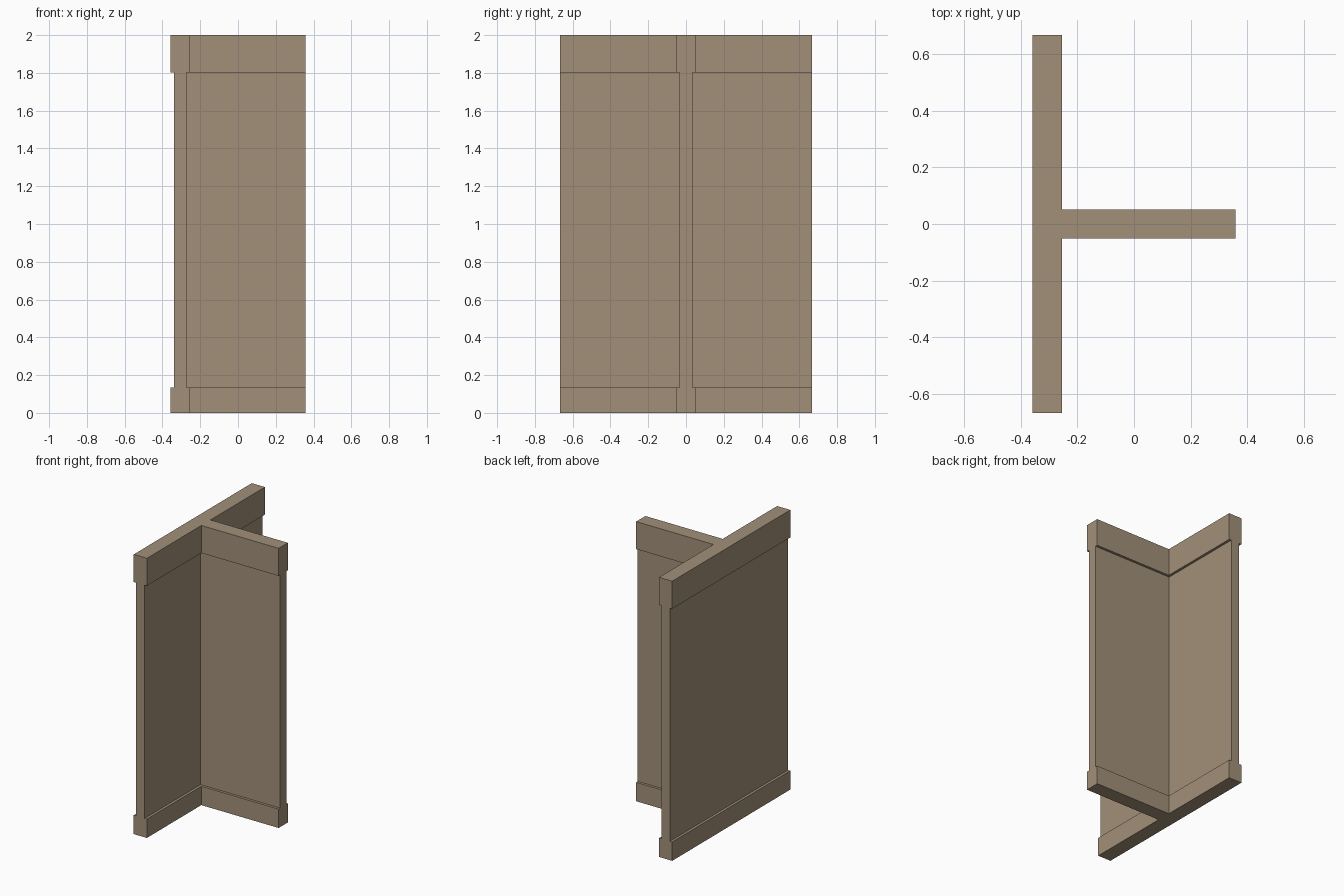
import bpy
import bmesh

cube = bpy.data.objects.get("Cube")
if cube:
    bpy.data.objects.remove(cube, do_unlink=True)

HALF_LENGTH = 0.667   # long wall, along y
STEM_END = 0.358      # free end of the branching wall
AXIS_X = -0.306       # centre line of the long wall

plaster = bpy.data.materials.new("warm_beige_plaster")
plaster.use_nodes = True
colour = (0.36, 0.28, 0.19, 1)
plaster.diffuse_color = colour
bsdf = plaster.node_tree.nodes["Principled BSDF"]
bsdf.inputs["Base Color"].default_value = colour
bsdf.inputs["Roughness"].default_value = 0.9


def t_section(name, half, bottom, top):
    """Extrude a T-shaped plan of the given half thickness between two heights."""
    left, right = AXIS_X - half, AXIS_X + half
    plan = [(left, -HALF_LENGTH), (right, -HALF_LENGTH), (right, -half),
            (STEM_END, -half), (STEM_END, half), (right, half),
            (right, HALF_LENGTH), (left, HALF_LENGTH)]
    bm = bmesh.new()
    base = bm.faces.new([bm.verts.new((x, y, bottom)) for x, y in plan])
    lifted = bmesh.ops.extrude_face_region(bm, geom=[base], use_keep_orig=True)
    verts = [v for v in lifted["geom"] if isinstance(v, bmesh.types.BMVert)]
    bmesh.ops.translate(bm, verts=verts, vec=(0, 0, top - bottom))
    bmesh.ops.recalc_face_normals(bm, faces=bm.faces)
    mesh = bpy.data.meshes.new(name)
    bm.to_mesh(mesh)
    bm.free()
    mesh.materials.append(plaster)
    obj = bpy.data.objects.new(name, mesh)
    bpy.context.collection.objects.link(obj)


# Thin wall between a thicker skirting and a thicker top band
t_section("skirting", 0.052, 0, 0.135)
t_section("wall_panel", 0.034, 0.135, 1.803)
t_section("top_band", 0.052, 1.803, 2)
